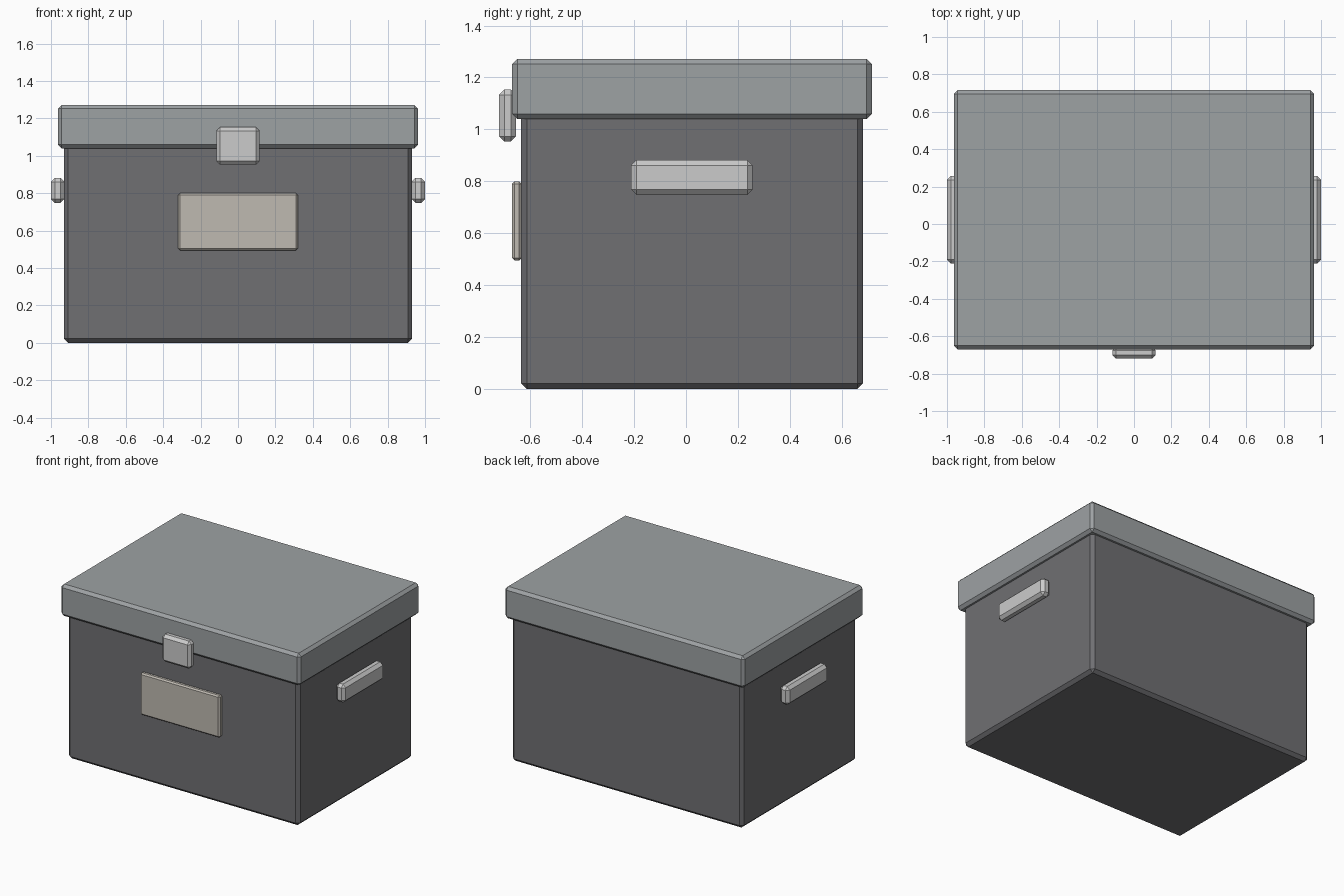
import bpy, bmesh
from mathutils import Vector

if "Cube" in bpy.data.objects:
    bpy.data.objects.remove(bpy.data.objects["Cube"])


def material(name, rgb):
    m = bpy.data.materials.new(name)
    m.diffuse_color = (*rgb, 1)
    m.use_nodes = True
    m.node_tree.nodes["Principled BSDF"].inputs["Base Color"].default_value = m.diffuse_color
    return m


def chamfered_box(name, lo, hi, bevel, mat):
    """Box between two corners with single-segment chamfered edges."""
    lo, hi = Vector(lo), Vector(hi)
    size, centre = hi - lo, (lo + hi) / 2
    bm = bmesh.new()
    bmesh.ops.create_cube(bm, size=1)
    bmesh.ops.scale(bm, vec=size, verts=bm.verts)
    bmesh.ops.bevel(bm, geom=bm.edges[:], offset=bevel, segments=1,
                    affect='EDGES', profile=0.5)
    mesh = bpy.data.meshes.new(name)
    bm.to_mesh(mesh)
    bm.free()
    mesh.materials.append(mat)
    ob = bpy.data.objects.new(name, mesh)
    ob.location = centre
    bpy.context.collection.objects.link(ob)
    return ob


dark = material("dark_grey", (0.16, 0.16, 0.17))
cover = material("lid_grey", (0.34, 0.36, 0.37))
metal = material("light_metal", (0.55, 0.55, 0.57))
paper = material("label_beige", (0.52, 0.49, 0.44))

# Box body, its top tucked up inside the lid
chamfered_box("box_body", (-0.93, -0.635, 0), (0.93, 0.682, 1.08), 0.022, dark)

# Overhanging lid
chamfered_box("lid", (-0.963, -0.67, 1.04), (0.963, 0.716, 1.272), 0.02, cover)

# Front latch and label plate
chamfered_box("latch", (-0.116, -0.72, 0.953), (0.116, -0.655, 1.153), 0.02, metal)
chamfered_box("label_plate", (-0.32, -0.67, 0.495), (0.32, -0.633, 0.8), 0.01, paper)

# Side handles
for side, name in ((1, "handle_right"), (-1, "handle_left")):
    x0, x1 = sorted((side * 0.928, side * 1.0))
    chamfered_box(name, (x0, -0.212, 0.748), (x1, 0.257, 0.882), 0.021, metal)
